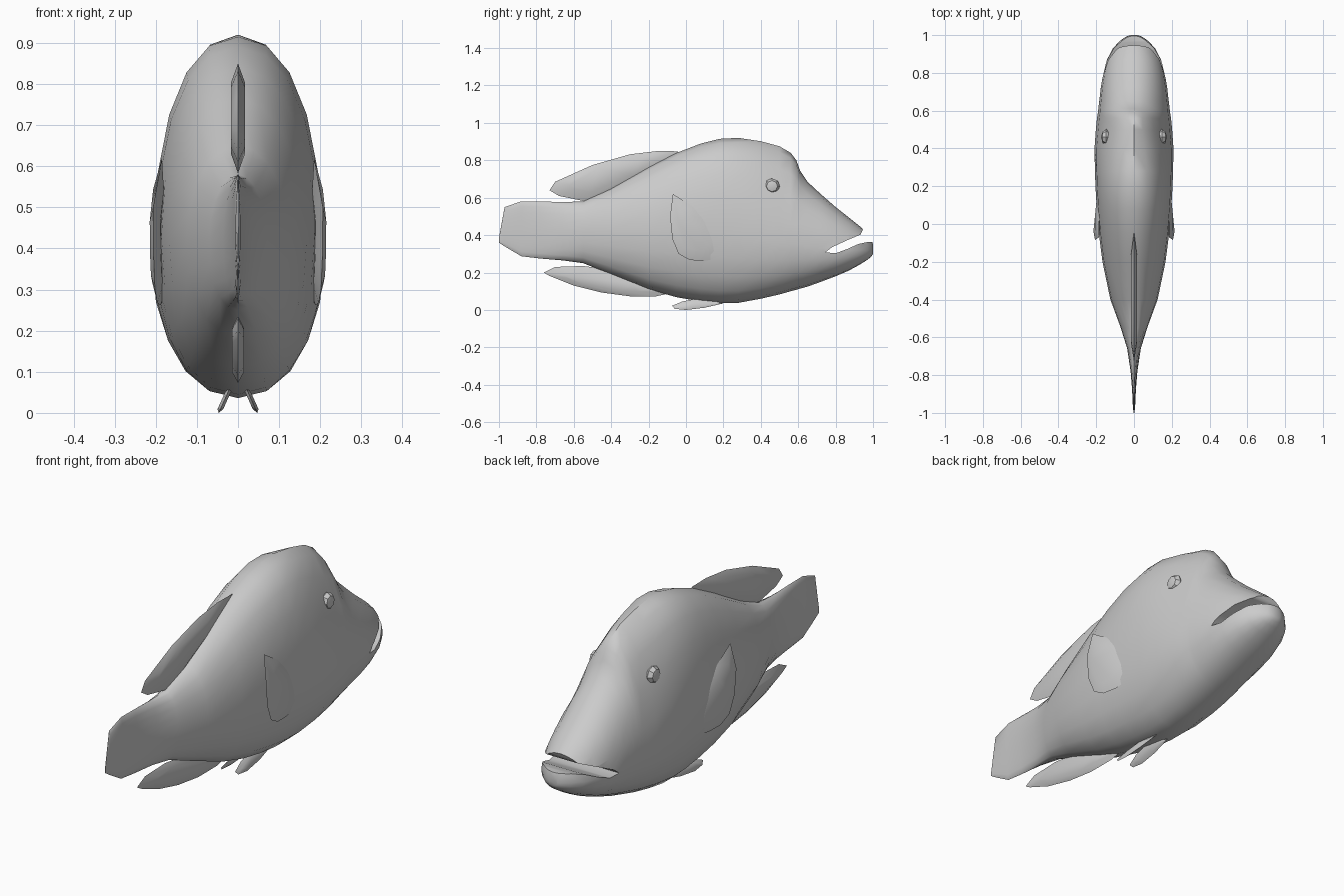
import bpy, bmesh, math
from mathutils import Vector

if "Cube" in bpy.data.objects:
    bpy.data.objects.remove(bpy.data.objects["Cube"])

grey = bpy.data.materials.new("plain grey")
grey.use_nodes = True
grey.diffuse_color = (0.6, 0.6, 0.6, 1)
grey.node_tree.nodes["Principled BSDF"].inputs["Base Color"].default_value = (0.6, 0.6, 0.6, 1)


def make_object(name, bm):
    bmesh.ops.recalc_face_normals(bm, faces=bm.faces)
    mesh = bpy.data.meshes.new(name)
    bm.to_mesh(mesh)
    bm.free()
    mesh.materials.append(grey)
    obj = bpy.data.objects.new(name, mesh)
    bpy.context.collection.objects.link(obj)
    return obj


def smooth(obj, degrees):
    bpy.ops.object.select_all(action='DESELECT')
    obj.select_set(True)
    bpy.context.view_layer.objects.active = obj
    bpy.ops.object.shade_smooth_by_angle(angle=math.radians(degrees))


def bridge(bm, a, b):
    n = len(a)
    for i in range(n):
        j = (i + 1) % n
        bm.faces.new((a[i], a[j], b[j], b[i]))


# Body sections, tail to mouth: y, top, bottom, half width, widest height, upper roundness
SECTIONS = [
    (-1.0, .385, .36, .002, .37, 2), (-.97, .55, .34, .006, .44, 2),
    (-.88, .581, .287, .010, .43, 2), (-.78, .58, .275, .018, .43, 2),
    (-.66, .577, .265, .036, .42, 2), (-.55, .58, .25, .070, .42, 2),
    (-.40, .65, .19, .125, .42, 2), (-.20, .765, .11, .167, .42, 2),
    (-.05, .84, .068, .186, .43, 2.1), (.08, .89, .045, .197, .43, 2.2),
    (.18, .915, .036, .203, .42, 2.2), (.28, .92, .038, .207, .40, 2.1),
    (.40, .902, .06, .209, .38, 1.8), (.50, .875, .083, .202, .36, 1.6),
    (.56, .84, .10, .196, .35, 1.6), (.59, .80, .108, .191, .35, 1.7),
    (.61, .745, .114, .189, .35, 1.8), (.65, .685, .125, .184, .34, 1.9),
    (.72, .62, .15, .176, .33, 2), (.80, .55, .18, .163, .32, 2),
    (.87, .495, .21, .143, .32, 2), (.93, .447, .243, .112, .32, 2),
    (.97, .41, .268, .074, .32, 2), (.99, .38, .285, .045, .32, 2),
    (1.0, .35, .30, .022, .32, 2),
]
SIDES = 20


def body():
    bm = bmesh.new()
    rings = []
    for y, top, bottom, width, mid, power in SECTIONS:
        ring = []
        for i in range(SIDES):
            a = 2 * math.pi * i / SIDES
            s, c = math.sin(a), math.cos(a)
            e = 2 / (power if s > 0 else 2.2)
            x = width * math.copysign(abs(c) ** e, c)
            height = (top - mid) if s > 0 else (mid - bottom)
            ring.append(bm.verts.new((x, y, mid + height * math.copysign(abs(s) ** e, s))))
        rings.append(ring)
    for a, b in zip(rings, rings[1:]):
        bridge(bm, a, b)
    bm.faces.new(rings[0])
    bm.faces.new(rings[-1])
    return make_object("body", bm)


# Open mouth, cut out with a wedge
MOUTH = [(.745, .308), (.78, .335), (.86, .372), (.932, .402), (.948, .435), (1.2, .5),
         (1.2, .362), (.965, .362), (.92, .352), (.86, .325), (.80, .303)]
fish = body()
bm = bmesh.new()
bridge(bm, *[[bm.verts.new((x, y, z)) for y, z in MOUTH] for x in (-.4, .4)])
for loop in (bm.verts[:len(MOUTH)], bm.verts[len(MOUTH):]) if not bm.verts.ensure_lookup_table() else ():
    bm.faces.new(loop)
cutter = make_object("mouth_cutter", bm)
cutter.hide_render = True
cut = fish.modifiers.new("mouth", 'BOOLEAN')
cut.operation = 'DIFFERENCE'
cut.solver = 'EXACT'
cut.object = cutter
bpy.context.view_layer.objects.active = fish
fish.select_set(True)
bpy.ops.object.modifier_apply(modifier="mouth")
bpy.data.objects.remove(cutter)
smooth(fish, 45)


# Fins: sharp rim with a swollen middle; place() maps (y, z, thickness offset) to space
def fin(name, outline, thick, place):
    bm = bmesh.new()
    n = len(outline)
    cy = sum(p[0] for p in outline) / n
    cz = sum(p[1] for p in outline) / n
    rim = [bm.verts.new(place(y, z, 0)) for y, z in outline]
    for side in (-1, 1):
        inner = [bm.verts.new(place(cy + (y - cy) * .65, cz + (z - cz) * .65, side * thick))
                 for y, z in outline]
        bridge(bm, rim, inner)
        bm.faces.new(inner)
    smooth(make_object(name, bm), 40)


def upright(y, z, t):
    return Vector((t, y, z))


fin("dorsal_fin", [(-.04, .848), (-.15, .85), (-.3, .832), (-.5, .775), (-.7, .685), (-.73, .64),
                   (-.68, .61), (-.55, .583), (-.42, .62), (-.2, .73)], .017, upright)
fin("anal_fin", [(-.08, .09), (-.16, .073), (-.3, .073), (-.45, .093), (-.6, .13), (-.73, .182),
                 (-.76, .2), (-.70, .23), (-.55, .235), (-.4, .215), (-.2, .14)], .015, upright)

PECTORAL = [(-.07, .62), (-.085, .5), (-.073, .38), (-.04, .30), (.02, .267), (.10, .262),
            (.19, .28), (.19, .35), (.16, .43), (.12, .48), (.04, .55)]
PELVIC = [(.2, .035), (.1, .012), (0, 0), (-.06, .006), (-.075, .022), (-.02, .045), (.08, .065)]

for side, label in ((1, "left"), (-1, "right")):
    fin(label + "_pectoral_fin", PECTORAL, .013,
        lambda y, z, t: Vector((side * (.206 - .1 * (y + .08) + t - .02 * max(0, z - .5) / .12), y, z)))
    fin(label + "_pelvic_fin", PELVIC, .007,
        lambda y, z, t: Vector((side * (.047 - .45 * z + t), y, z)))
    # Eyes: small faceted beads
    bm = bmesh.new()
    bmesh.ops.create_uvsphere(bm, u_segments=8, v_segments=4, radius=.042)
    for v in bm.verts:
        v.co = Vector((side * (.147 + v.co.z * .65), .46 + v.co.x, .662 + v.co.y))
    smooth(make_object(label + "_eye", bm), 25)
